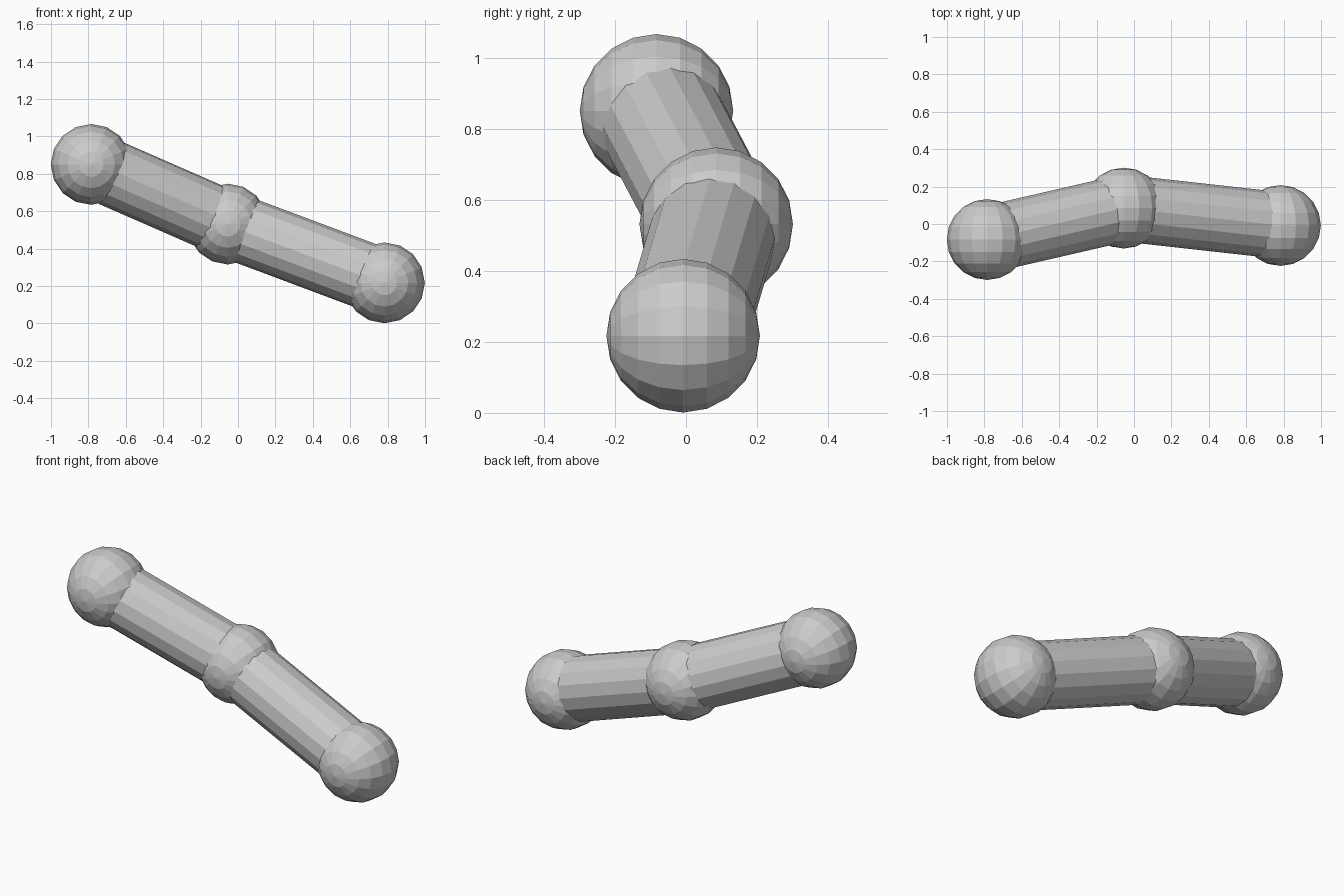
import bpy
from math import radians
from mathutils import Vector

if "Cube" in bpy.data.objects:
    bpy.data.objects.remove(bpy.data.objects["Cube"])

# Joint centres from the high end to the low end
JOINTS = [Vector((-0.785, -0.083, 0.85)),
          Vector((-0.055, 0.085, 0.531)),
          Vector((0.783, -0.008, 0.217))]
BALL_R = 0.216
TUBE_R = 0.178


def ball(name, centre):
    # Faceted ball whose poles face front and back
    bpy.ops.mesh.primitive_uv_sphere_add(segments=16, ring_count=10, radius=BALL_R,
                                         location=centre, rotation=(radians(90), 0, 0))
    bpy.context.object.name = name


def tube(name, a, b):
    # Sixteen-sided rod between two joint centres
    d = b - a
    bpy.ops.mesh.primitive_cylinder_add(vertices=16, radius=TUBE_R, depth=d.length,
                                        location=(a + b) / 2,
                                        rotation=d.to_track_quat('Z', 'Y').to_euler())
    bpy.context.object.name = name


# Balls at the ends and the bend
for name, p in zip(("upper_ball", "middle_ball", "lower_ball"), JOINTS):
    ball(name, p)

# Rods joining them
for name, a, b in zip(("upper_rod", "lower_rod"), JOINTS, JOINTS[1:]):
    tube(name, a, b)
